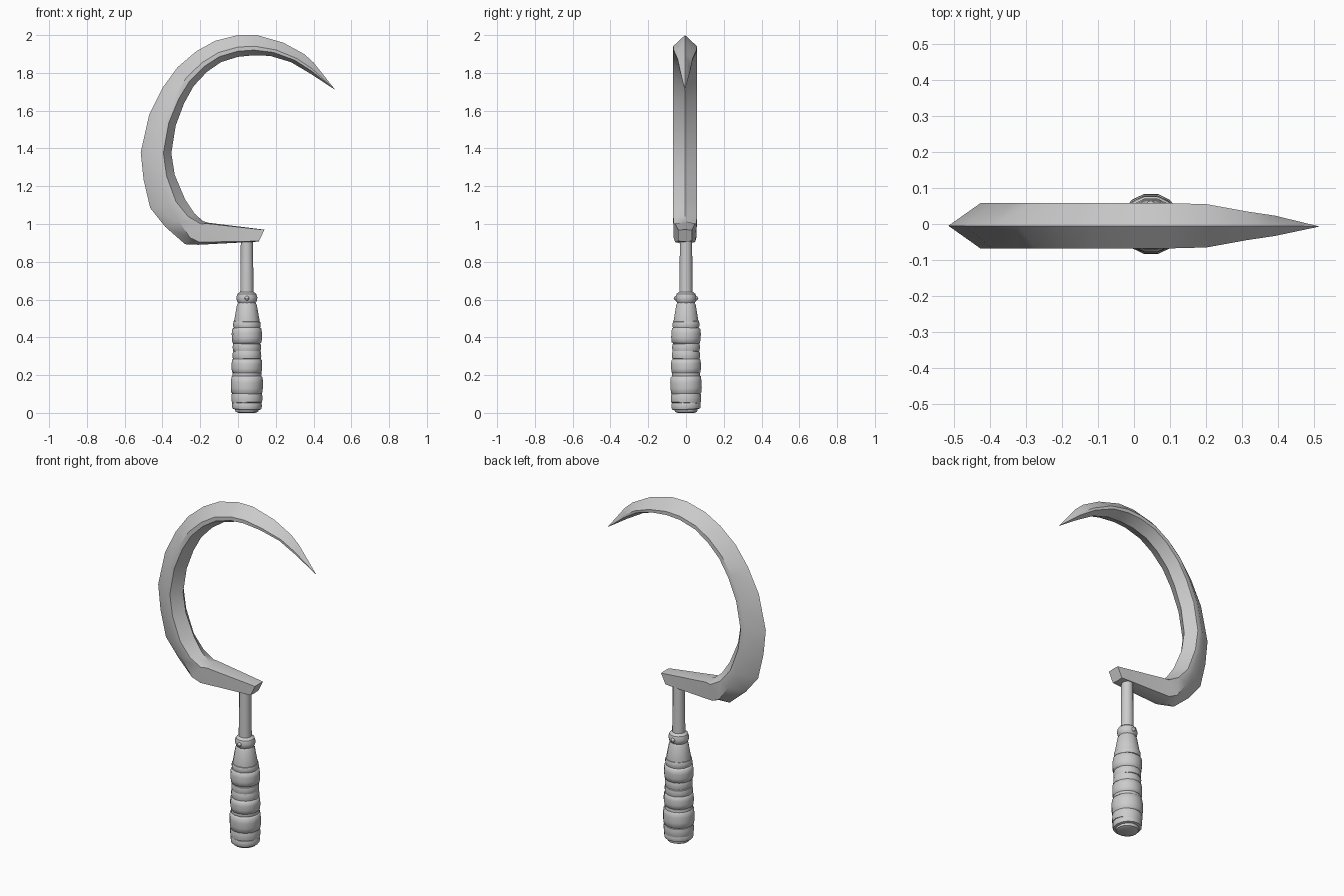
import bpy, bmesh, math
from mathutils import Matrix, Vector

HX = 0.047  # x of the handle axis


def finish(name, bm, angle=35):
    bmesh.ops.recalc_face_normals(bm, faces=bm.faces[:])
    me = bpy.data.meshes.new(name)
    bm.to_mesh(me)
    bm.free()
    ob = bpy.data.objects.new(name, me)
    bpy.context.collection.objects.link(ob)
    me.shade_smooth()
    me.set_sharp_from_angle(angle=math.radians(angle))
    return ob


def lathe(name, profile, segs=14, origin=(HX, 0, 0), tilt=(0, 0), angle=35):
    """Turned part from (radius, z) points, capped at both ends."""
    bm = bmesh.new()
    rings = []
    for r, z in profile:
        rings.append([bm.verts.new((r * math.cos(2 * math.pi * i / segs),
                                    r * math.sin(2 * math.pi * i / segs), z))
                      for i in range(segs)])
    for a, b in zip(rings, rings[1:]):
        for i in range(segs):
            j = (i + 1) % segs
            bm.faces.new((a[i], a[j], b[j], b[i]))
    bm.faces.new(rings[0][::-1])
    bm.faces.new(rings[-1])
    ob = finish(name, bm, angle)
    ob.location = origin
    ob.rotation_euler = (tilt[0], tilt[1], 0)
    return ob


# Blade and tang: outer x, z, inner x, z, half width, shoulder fractions
B = (0.55, 0.74)
stations = [
    (0.40, 1.855, 0.385, 1.795, 0.028, B), (0.35, 1.90, 0.28, 1.857, 0.04, B),
    (0.24, 1.96, 0.17, 1.89, 0.06, B), (0.10, 2.0, 0.08, 1.893, 0.063, B),
    (0.0, 2.0, 0.0, 1.885, 0.063, B), (-0.12, 1.97, -0.09, 1.857, 0.063, B),
    (-0.22, 1.915, -0.165, 1.805, 0.063, B), (-0.32, 1.83, -0.235, 1.73, 0.063, B),
    (-0.40, 1.72, -0.285, 1.64, 0.063, B), (-0.47, 1.58, -0.33, 1.52, 0.063, B),
    (-0.515, 1.38, -0.353, 1.375, 0.063, B), (-0.50, 1.235, -0.335, 1.26, 0.063, B),
    (-0.465, 1.085, -0.28, 1.13, 0.063, B),
    (-0.385, 0.985, -0.23, 1.055, 0.063, (0.45, 0.78)),
    (-0.28, 0.893, -0.185, 1.015, 0.06, (0.28, 0.88)),
    (-0.21, 0.89, -0.16, 1.007, 0.053, (0.12, 0.96)),
    (0.11, 0.907, 0.14, 0.97, 0.037, (0.04, 0.98)),
]
bm = bmesh.new()
loops = []
for ox, oz, ix, iz, w, fr in stations:
    o, i = Vector((ox, -0.005, oz)), Vector((ix, -0.005, iz))
    side = Vector((0, w, 0))
    a, b = o.lerp(i, fr[0]), o.lerp(i, fr[1])
    loops.append([bm.verts.new(p) for p in
                  (o, a - side, b - side, i, b + side, a + side)])
tip = bm.verts.new((0.515, -0.007, 1.71))
for k in range(6):
    bm.faces.new((tip, loops[0][k], loops[0][(k + 1) % 6]))
for a, b in zip(loops, loops[1:]):
    for k in range(6):
        j = (k + 1) % 6
        bm.faces.new((a[k], b[k], b[j], a[j]))
bm.faces.new(loops[-1])
finish("blade", bm, 40)

# Rod joining tang to grip
lathe("rod", [(0.036, 0.56), (0.032, 0.93)], 12)

# Collar with a rivet head on each side
lathe("collar", [(0.04, 0.575), (0.052, 0.59), (0.056, 0.61), (0.05, 0.63), (0.034, 0.642)], 12)
for y in (-0.053, 0.053):
    bm = bmesh.new()
    bmesh.ops.create_uvsphere(bm, u_segments=8, v_segments=6, radius=0.012,
                              matrix=Matrix.Translation((HX, y, 0.607)))
    finish("collar_rivet", bm)

# Grip core with rounded butt
lathe("grip_core", [(0.045, 0.0), (0.06, 0.006), (0.066, 0.03), (0.07, 0.3),
                    (0.067, 0.49), (0.053, 0.57), (0.045, 0.585)])

# Wrapped bands: bottom z, top z, radius, slight tilt
bands = [(0.018, 0.06, 0.079, 0.05), (0.048, 0.108, 0.082, -0.05),
         (0.098, 0.198, 0.085, 0.04), (0.187, 0.218, 0.077, -0.06),
         (0.208, 0.288, 0.081, 0.03), (0.28, 0.33, 0.076, -0.05),
         (0.322, 0.372, 0.075, 0.05), (0.366, 0.452, 0.08, -0.03),
         (0.447, 0.487, 0.073, 0.03)]
for z0, z1, r, t in bands:
    h = (z1 - z0) / 2
    lathe("grip_band", [(r - 0.012, -h), (r - 0.003, -h * 0.85), (r, -h * 0.3),
                        (r, h * 0.3), (r - 0.003, h * 0.85), (r - 0.012, h)],
          14, (HX, 0, (z0 + z1) / 2), (t, t * 0.6), 50)
